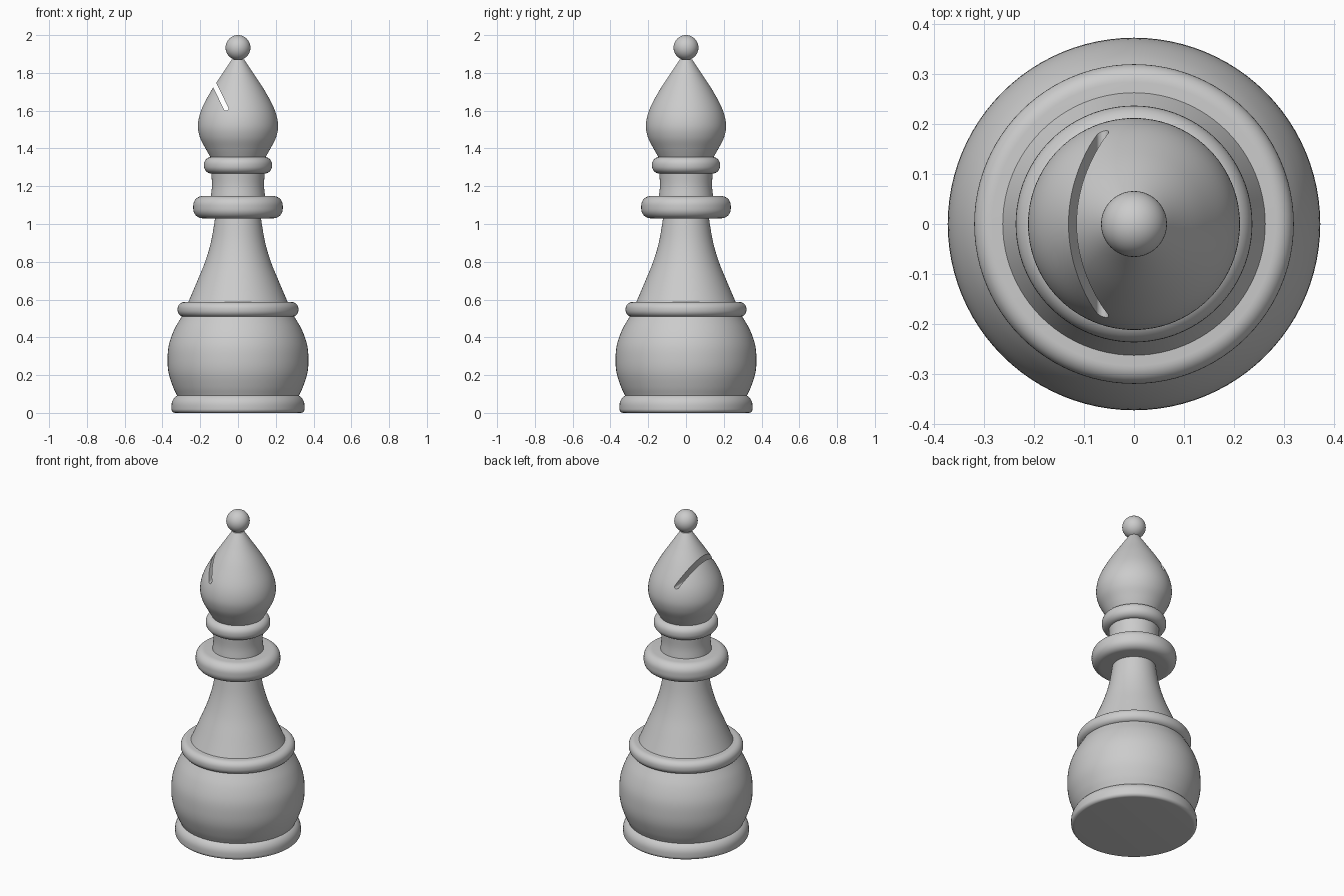
import bpy, bmesh, math
from mathutils import Vector

if "Cube" in bpy.data.objects:
    bpy.data.objects.remove(bpy.data.objects["Cube"])

SEGMENTS = 96

grey = bpy.data.materials.new("plain grey")
grey.use_nodes = True
grey.diffuse_color = (0.6, 0.6, 0.6, 1)
grey.node_tree.nodes["Principled BSDF"].inputs["Base Color"].default_value = (0.6, 0.6, 0.6, 1)


def add_object(name, bm):
    bmesh.ops.recalc_face_normals(bm, faces=bm.faces)
    mesh = bpy.data.meshes.new(name)
    bm.to_mesh(mesh)
    bm.free()
    mesh.materials.append(grey)
    obj = bpy.data.objects.new(name, mesh)
    bpy.context.collection.objects.link(obj)
    return obj


def shade(obj):
    bpy.ops.object.select_all(action="DESELECT")
    obj.select_set(True)
    bpy.context.view_layer.objects.active = obj
    bpy.ops.object.shade_smooth_by_angle(angle=math.radians(35))


def spline(points, steps=6):
    """Smooth curve through (radius, height) points."""
    p = [Vector(q) for q in points]
    p = [2 * p[0] - p[1]] + p + [2 * p[-1] - p[-2]]
    out = []
    for a, b, c, d in zip(p, p[1:], p[2:], p[3:]):
        for i in range(steps):
            t = i / steps
            out.append(0.5 * (2 * b + (c - a) * t + (2 * a - 5 * b + 4 * c - d) * t * t
                              + (3 * b - a - 3 * c + d) * t ** 3))
    return out + [p[-2]]


def bead(radius, low, high, low_round, high_round, steps=8):
    """Profile of a disc with rounded lower and upper rims."""
    out = []
    for r, z, start in ((low_round, low + low_round, -90), (high_round, high - high_round, 0)):
        for i in range(steps + 1):
            a = math.radians(start + 90 * i / steps)
            out.append((radius - r + r * math.cos(a), z + r * math.sin(a)))
    return out


def lathe(name, profile):
    """Closed solid of revolution with flat end caps."""
    bm = bmesh.new()
    rings = []
    for r, z in profile:
        if rings and (Vector((r, z)) - last).length < 1e-4:
            continue
        last = Vector((r, z))
        rings.append([bm.verts.new((r * math.cos(a), r * math.sin(a), z))
                      for a in (math.tau * i / SEGMENTS for i in range(SEGMENTS))])
    for low, high in zip(rings, rings[1:]):
        for i in range(SEGMENTS):
            j = (i + 1) % SEGMENTS
            bm.faces.new((low[i], low[j], high[j], high[i]))
    bm.faces.new(rings[0])
    bm.faces.new(rings[-1])
    obj = add_object(name, bm)
    shade(obj)
    return obj


# Turned parts, from the foot up
lathe("foot", bead(0.352, 0, 0.1, 0.02, 0.06))
lathe("round_body", spline([(0.322, 0.09), (0.345, 0.14), (0.367, 0.21), (0.373, 0.28),
                            (0.366, 0.36), (0.338, 0.44), (0.295, 0.515)]))
lathe("body_ring", bead(0.32, 0.508, 0.587, 0.036, 0.036))
lathe("tapered_stem", spline([(0.268, 0.575), (0.219, 0.69), (0.174, 0.8),
                              (0.142, 0.91), (0.12, 1.04)]))
lathe("wide_collar", bead(0.237, 1.03, 1.148, 0.05, 0.05))
lathe("neck", spline([(0.144, 1.14), (0.138, 1.205), (0.142, 1.28)]))
lathe("head_ring", bead(0.18, 1.267, 1.355, 0.04, 0.04))
head = lathe("head", spline([(0.138, 1.34), (0.172, 1.4), (0.202, 1.46), (0.212, 1.525),
                             (0.194, 1.605), (0.142, 1.705), (0.08, 1.8), (0.032, 1.872)]))

# Slanted slot with a rounded bottom, cut through the head
HALF_WIDTH = 0.0125
bottom = Vector((-0.063, 0, 1.612))
up = Vector((-0.44, 0, 0.9)).normalized()
side = Vector((up.z, 0, -up.x))
outline = [bottom + HALF_WIDTH * (math.cos(a) * side - math.sin(a) * up)
           for a in (math.pi * i / 10 for i in range(11))]
outline += [bottom + 0.4 * up - HALF_WIDTH * side, bottom + 0.4 * up + HALF_WIDTH * side]
bm = bmesh.new()
face = bm.faces.new([bm.verts.new(p - Vector((0, 0.4, 0))) for p in outline])
extruded = bmesh.ops.extrude_face_region(bm, geom=[face])["geom"]
bmesh.ops.translate(bm, vec=(0, 0.8, 0),
                    verts=[v for v in extruded if isinstance(v, bmesh.types.BMVert)])
cutter = add_object("slot_cutter", bm)
cutter.hide_render = True

cut = head.modifiers.new("slot", "BOOLEAN")
cut.operation = "DIFFERENCE"
cut.solver = "EXACT"
cut.object = cutter
bpy.context.view_layer.objects.active = head
bpy.ops.object.modifier_apply(modifier=cut.name)
bpy.data.objects.remove(cutter)
shade(head)

# Ball on the tip
bm = bmesh.new()
bmesh.ops.create_uvsphere(bm, u_segments=48, v_segments=24, radius=0.066)
bmesh.ops.translate(bm, verts=bm.verts, vec=(0, 0, 1.934))
shade(add_object("tip_ball", bm))
